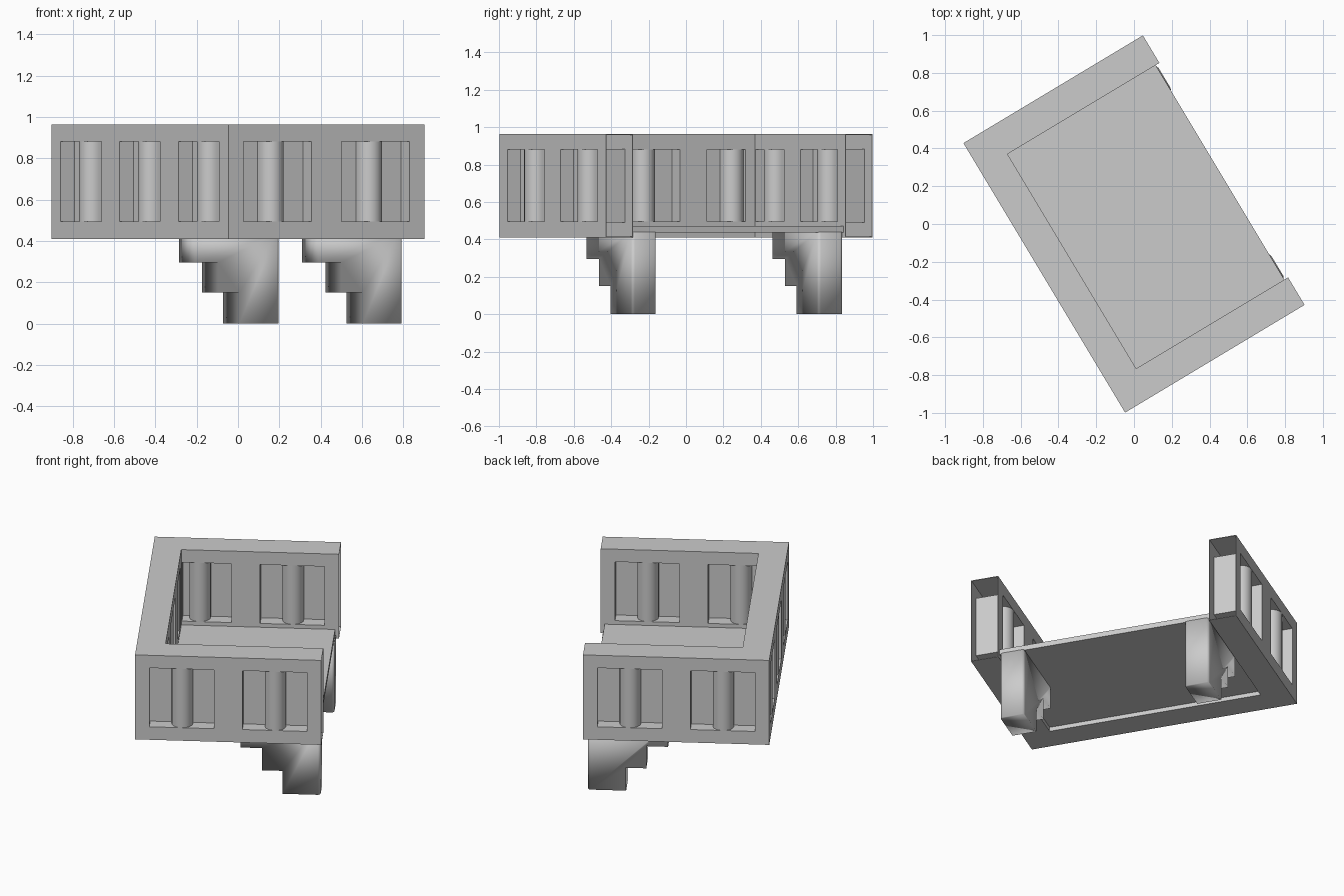
import bpy, bmesh, math

cube = bpy.data.objects.get("Cube")
if cube:
    bpy.data.objects.remove(cube, do_unlink=True)

# Main sizes, in the balcony's own frame (x runs out to the open side)
TURN = math.radians(30.96)
HX, HY, WALL = 0.554, 0.832, 0.17
BOTTOM, TOP = 0.41, 0.963
WIN_LOW, WIN_HIGH, WIN_HALF = 0.495, 0.88, 0.192
MODULE, RECESS, SKIN = 0.554, 0.08, 0.004
IX, IY = HX - WALL, HY - WALL

stone = bpy.data.materials.new("grey_stone")
stone.use_nodes = True
stone.diffuse_color = (0.6, 0.6, 0.6, 1)
bsdf = stone.node_tree.nodes["Principled BSDF"]
bsdf.inputs["Base Color"].default_value = (0.6, 0.6, 0.6, 1)
bsdf.inputs["Roughness"].default_value = 0.8


def add_prism(bm, points, axis, low, high):
    """Extrude a closed 2D outline along y or z."""
    def place(p, t):
        return (p[0], p[1], t) if axis == "z" else (p[0], t, p[1])
    a = [bm.verts.new(place(p, low)) for p in points]
    b = [bm.verts.new(place(p, high)) for p in points]
    bm.faces.new(a)
    bm.faces.new(b[::-1])
    n = len(points)
    for i in range(n):
        j = (i + 1) % n
        bm.faces.new((a[i], b[i], b[j], a[j]))


def rect(x0, x1, y0, y1):
    return [(x0, y0), (x1, y0), (x1, y1), (x0, y1)]


def finish(bm, name):
    bmesh.ops.recalc_face_normals(bm, faces=bm.faces[:])
    mesh = bpy.data.meshes.new(name)
    bm.to_mesh(mesh)
    bm.free()
    mesh.materials.append(stone)
    ob = bpy.data.objects.new(name, mesh)
    bpy.context.collection.objects.link(ob)
    ob.rotation_euler.z = TURN
    return ob


def activate(ob):
    bpy.ops.object.select_all(action="DESELECT")
    ob.select_set(True)
    bpy.context.view_layer.objects.active = ob


def cut(target, bm, name):
    cutter = finish(bm, name)
    cutter.hide_render = True
    mod = target.modifiers.new("cut", "BOOLEAN")
    mod.operation, mod.solver, mod.object = "DIFFERENCE", "EXACT", cutter
    bpy.context.view_layer.update()
    activate(target)
    bpy.ops.object.modifier_apply(modifier=mod.name)
    bpy.data.objects.remove(cutter, do_unlink=True)


# Parapet: one U-shaped wall
bm = bmesh.new()
add_prism(bm, [(HX, -HY), (-HX, -HY), (-HX, HY), (HX, HY),
               (HX, IY), (-IX, IY), (-IX, -IY), (HX, -IY)], "z", BOTTOM, TOP)
parapet = finish(bm, "parapet")

# Window niches on the outer and inner faces
bm = bmesh.new()
for x in (-MODULE / 2, MODULE / 2):
    x0, x1 = x - WIN_HALF, x + WIN_HALF
    for s in (-1, 1):
        outer = sorted((s * (HY - RECESS), s * (HY + 0.1)))
        inner = sorted((s * (IY - 0.05), s * (IY + RECESS)))
        add_prism(bm, rect(x0, x1, *outer), "z", WIN_LOW, WIN_HIGH)
        add_prism(bm, rect(max(x0, -IX + SKIN), x1, *inner), "z", WIN_LOW, WIN_HIGH)
for y in (-MODULE, 0, MODULE):
    y0, y1 = y - WIN_HALF, y + WIN_HALF
    add_prism(bm, rect(-HX - 0.1, -HX + RECESS, y0, y1), "z", WIN_LOW, WIN_HIGH)
    y0, y1 = max(y0, -IY + 0.06), min(y1, IY - 0.06)
    add_prism(bm, rect(-IX - RECESS, -IX + 0.05, y0, y1), "z", WIN_LOW, WIN_HIGH)
cut(parapet, bm, "niche_cutter")

# Hollow open ends of the two side walls
bm = bmesh.new()
near = HX - 0.08
low, high = WIN_LOW - SKIN, WIN_HIGH + SKIN
hollow = [(HX + 0.1, BOTTOM + SKIN), (-IX, BOTTOM + SKIN), (-IX, low), (near, low),
          (near, high), (-IX, high), (-IX, TOP - SKIN), (HX + 0.1, TOP - SKIN)]
for s in (-1, 1):
    span = sorted((s * (IY + SKIN), s * (HY - SKIN)))
    add_prism(bm, hollow, "y", *span)
cut(parapet, bm, "hollow_cutter")


# Balusters: rounded fronts standing in each niche
def baluster(bm, x, y, nx, ny):
    """Half-round post on the wall face at x, y whose outward normal is nx, ny."""
    r, depth = 0.063, 0.063
    outline = []
    for i in range(17):
        a = math.radians(-90 + 180 * i / 16)
        outline.append((r * math.cos(a) - depth, r * math.sin(a)))
    outline = [(-RECESS - 0.002, -r)] + outline + [(-RECESS - 0.002, r)]
    pts = [(x + d * nx - w * ny, y + d * ny + w * nx) for d, w in outline]
    add_prism(bm, pts, "z", WIN_LOW, WIN_HIGH)


bm = bmesh.new()
for x in (-MODULE / 2, MODULE / 2):
    for s in (-1, 1):
        baluster(bm, x, s * HY, 0, s)
        baluster(bm, x, s * IY, 0, -s)
for y in (-MODULE, 0, MODULE):
    baluster(bm, -HX, y, -1, 0)
    baluster(bm, -IX, y, 1, 0)
balusters = finish(bm, "balusters")
activate(balusters)
bpy.ops.object.shade_smooth_by_angle(angle=math.radians(35))

# Floor slab, set slightly above the wall bottoms
bm = bmesh.new()
add_prism(bm, rect(-IX - 0.002, 0.531, -IY - 0.002, IY + 0.002), "z", 0.437, 0.47)
finish(bm, "floor")

# Stepped brackets with softened back edges
steps = [(0.06, 0.44), (0.06, 0.295), (0.19, 0.295), (0.19, 0.15),
         (0.31, 0.15), (0.31, 0), (0.537, 0), (0.537, 0.44)]
for name, y in (("left_bracket", 0.58), ("right_bracket", -0.58)):
    bm = bmesh.new()
    add_prism(bm, steps, "y", y - 0.076, y + 0.076)
    back = [e for e in bm.edges if all(v.co.x > 0.53 for v in e.verts)
            and abs(e.verts[0].co.z - e.verts[1].co.z) > 0.1]
    bmesh.ops.bevel(bm, geom=back, offset=0.015, segments=2, profile=0.5, affect="EDGES")
    for f in bm.faces:
        f.smooth = True
    finish(bm, name)
